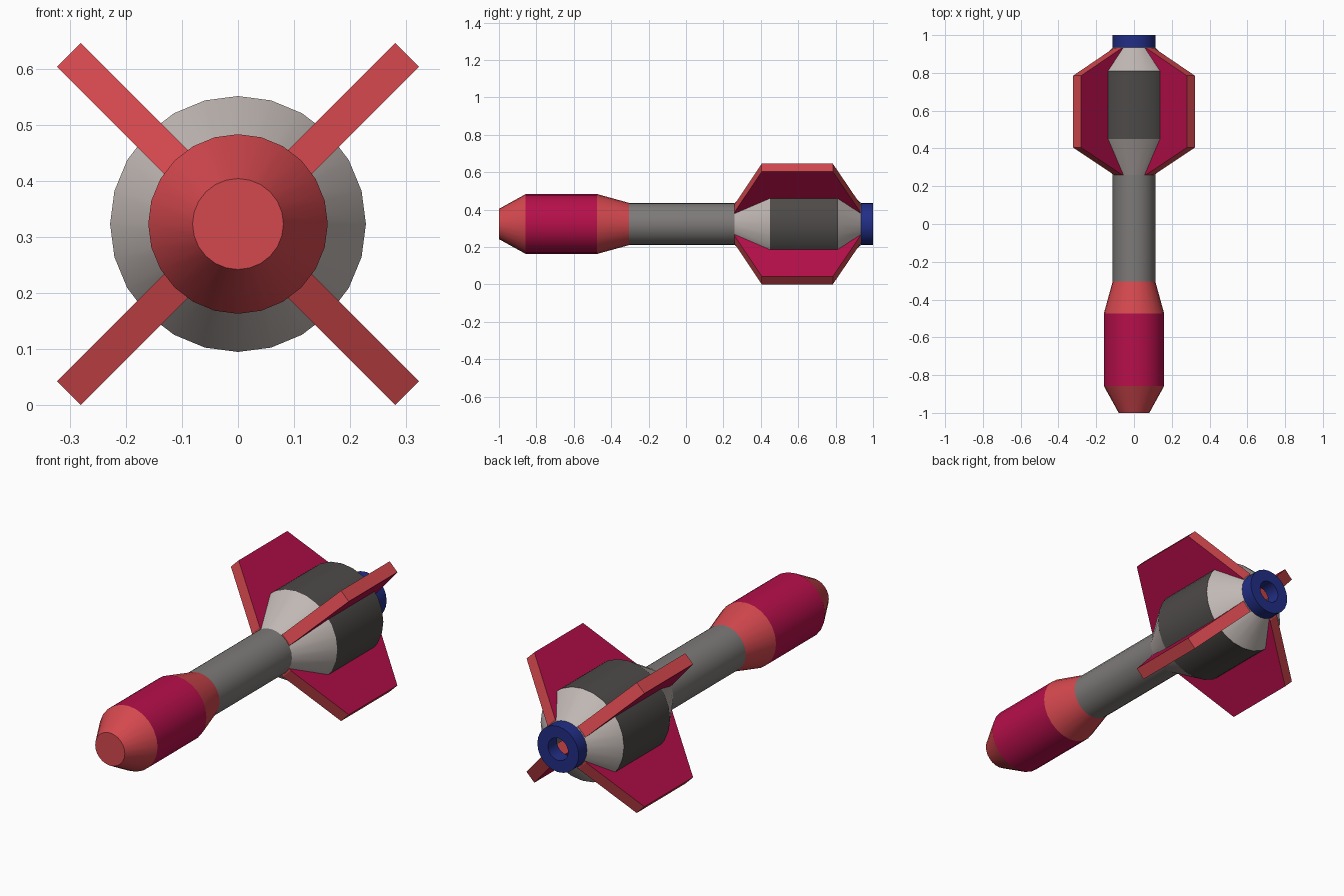
import bpy, bmesh, math
from mathutils import Vector, Matrix

if "Cube" in bpy.data.objects:
    bpy.data.objects.remove(bpy.data.objects["Cube"])

CZ = 0.323      # height of the long axis
SIDES = 24


def material(name, rgb):
    m = bpy.data.materials.new(name)
    lin = [((c / 255 + 0.055) / 1.055) ** 2.4 if c > 10 else c / 255 / 12.92 for c in rgb]
    m.diffuse_color = (*lin, 1)
    m.use_nodes = True
    m.node_tree.nodes["Principled BSDF"].inputs["Base Color"].default_value = m.diffuse_color
    return m


RED = material("light red", (212, 72, 78))
CRIMSON = material("crimson", (182, 15, 74))
PALE = material("pale grey", (193, 184, 180))
GREY = material("mid grey", (125, 122, 120))
DARK = material("dark grey", (77, 74, 72))
BLUE = material("navy blue", (34, 46, 134))


def finish(bm, name, mats):
    bmesh.ops.recalc_face_normals(bm, faces=bm.faces)
    mesh = bpy.data.meshes.new(name)
    bm.to_mesh(mesh)
    bm.free()
    for m in mats:
        mesh.materials.append(m)
    ob = bpy.data.objects.new(name, mesh)
    bpy.context.collection.objects.link(ob)
    return ob


def lathe(name, profile, mats, bands, caps=(False, False), closed=False):
    """Turn (y, radius) points around the long axis; bands = material per section."""
    bm = bmesh.new()
    rings = []
    for y, r in profile:
        rings.append([bm.verts.new((r * math.sin(2 * math.pi * k / SIDES), y,
                                    CZ + r * math.cos(2 * math.pi * k / SIDES)))
                      for k in range(SIDES)])
    pairs = list(zip(rings, rings[1:]))
    if closed:
        pairs.append((rings[-1], rings[0]))
    for i, (a, b) in enumerate(pairs):
        for k in range(SIDES):
            n = (k + 1) % SIDES
            f = bm.faces.new((a[k], a[n], b[n], b[k]))
            f.material_index = bands[i]
            f.smooth = True
    for use, ring, band in ((caps[0], rings[0], bands[0]), (caps[1], rings[-1], bands[-1])):
        if use:
            bm.faces.new(ring).material_index = band
    # Keep the edges between sections crisp
    for ring in rings:
        for k in range(SIDES):
            e = bm.edges.get((ring[k], ring[(k + 1) % SIDES]))
            e.smooth = False
    return finish(bm, name, mats)


# Warhead at the front
lathe("warhead", [(-1.0, 0.081), (-0.857, 0.16), (-0.475, 0.16), (-0.305, 0.113)],
      [RED, CRIMSON], [0, 1, 0], caps=(True, True))

# Slim shaft
lathe("shaft", [(-0.31, 0.113), (0.27, 0.113)], [GREY], [0], caps=(True, True))

# Hollow tail body
lathe("tail_body", [(0.26, 0.113), (0.45, 0.228), (0.81, 0.228), (0.935, 0.113)],
      [PALE, DARK], [0, 1, 0])

# Nozzle ring at the back
lathe("nozzle_ring", [(0.93, 0.113), (1.0, 0.113), (1.0, 0.055), (0.93, 0.055)],
      [BLUE], [0, 0, 0, 0], closed=True)

# Four diagonal fins: crimson sides, red edges
outline = [(0.06, 0.26), (0.12, 0.26), (0.426, 0.405), (0.426, 0.785), (0.12, 0.932), (0.06, 0.932)]
for i in range(4):
    bm = bmesh.new()
    face = bm.faces.new([bm.verts.new((r, y, -0.03)) for r, y in outline])
    ext = bmesh.ops.extrude_face_region(bm, geom=[face])
    bmesh.ops.translate(bm, vec=Vector((0, 0, 0.06)),
                        verts=[v for v in ext["geom"] if isinstance(v, bmesh.types.BMVert)])
    bm.normal_update()
    for f in bm.faces:
        f.material_index = 0 if abs(f.normal.z) > 0.9 else 1
    turn = Matrix.Rotation(math.radians(45 + 90 * i), 4, 'Y')
    bm.transform(Matrix.Translation((0, 0, CZ)) @ turn)
    finish(bm, "fin_%d" % (i + 1), [CRIMSON, RED])
